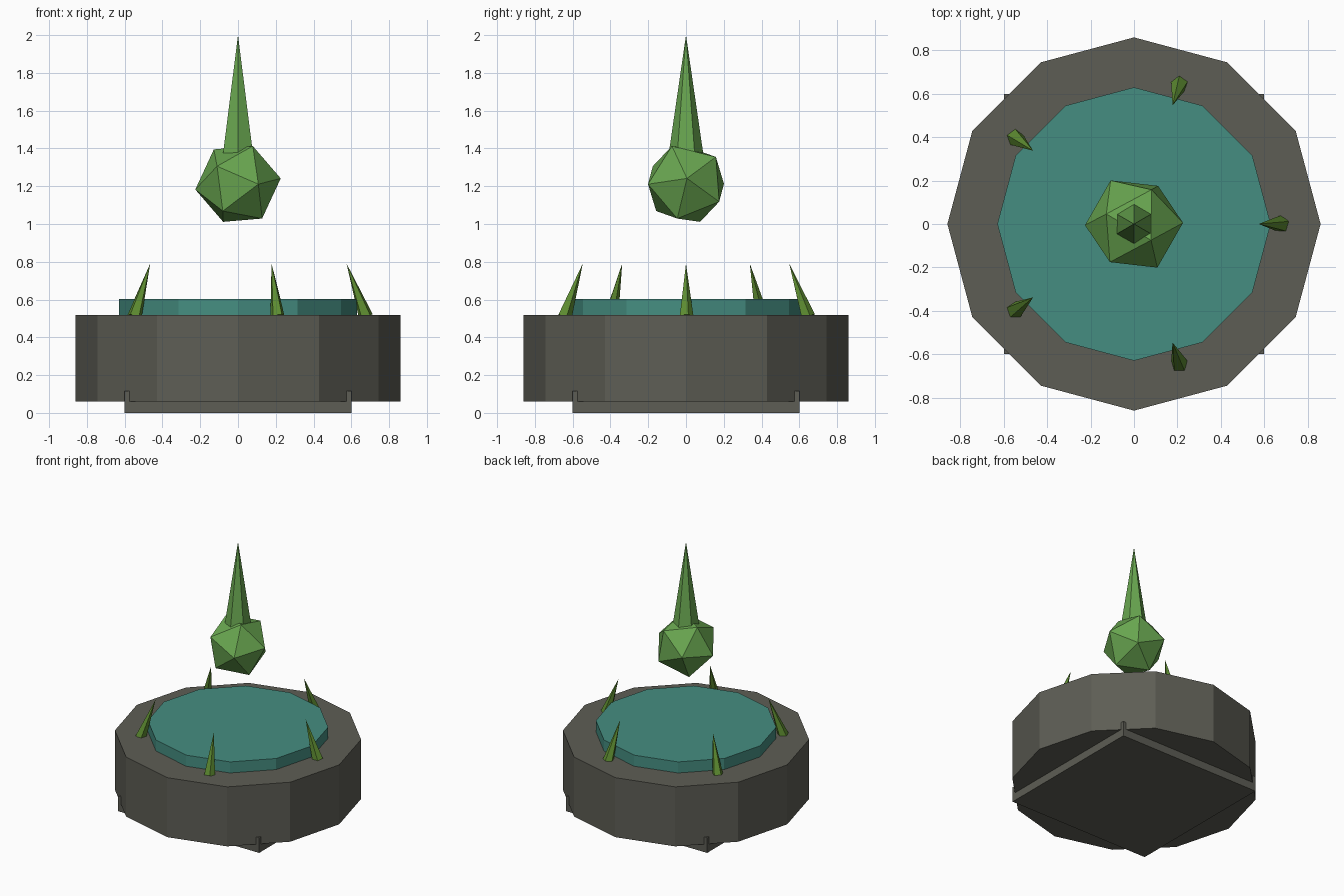
import bpy, math

if "Cube" in bpy.data.objects:
    bpy.data.objects.remove(bpy.data.objects["Cube"])


def material(name, rgb):
    m = bpy.data.materials.new(name)
    m.diffuse_color = (*rgb, 1)
    m.use_nodes = True
    m.node_tree.nodes["Principled BSDF"].inputs["Base Color"].default_value = m.diffuse_color
    return m


stone = material("stone", (0.11, 0.11, 0.09))
water = material("teal", (0.06, 0.27, 0.22))
crystal = material("green_crystal", (0.14, 0.38, 0.08))
thorn = material("dark_green", (0.11, 0.26, 0.03))


def finish(name, mat):
    ob = bpy.context.object
    ob.name = name
    ob.data.materials.append(mat)
    return ob


def cylinder(name, radius, z0, z1, mat, sides=12):
    bpy.ops.mesh.primitive_cylinder_add(vertices=sides, radius=radius, depth=z1 - z0,
                                        location=(0, 0, (z0 + z1) / 2))
    return finish(name, mat)


def cone(name, sides, radius, depth, loc, rot, mat):
    bpy.ops.mesh.primitive_cone_add(vertices=sides, radius1=radius, radius2=0, depth=depth,
                                    location=loc, rotation=rot)
    return finish(name, mat)


# Square foot whose corners poke out of the drum
bpy.ops.mesh.primitive_cube_add(size=1, location=(0, 0, 0.058))
bpy.context.object.scale = (1.2, 1.2, 0.116)
finish("square_foot", stone)

# Stone drum and raised pool disc
cylinder("stone_drum", 0.86, 0.06, 0.517, stone)
cylinder("pool_disc", 0.63, 0.48, 0.602, water)

# Ring of five inward-leaning thorns
for i in range(5):
    a = i * math.tau / 5
    cone(f"thorn_{i + 1}", 5, 0.04, 0.3,
         (0.626 * math.cos(a), 0.626 * math.sin(a), 0.65), (0, -0.35, a), thorn)

# Floating crystal ball with a tall spike
bpy.ops.mesh.primitive_ico_sphere_add(subdivisions=1, radius=0.228, location=(0, 0, 1.212),
                                      rotation=(0.4, 0.3, 0.2))
finish("crystal_ball", crystal)
cone("crystal_spike", 6, 0.091, 0.625, (0, 0, 1.6875), (0, 0, 0), crystal)
